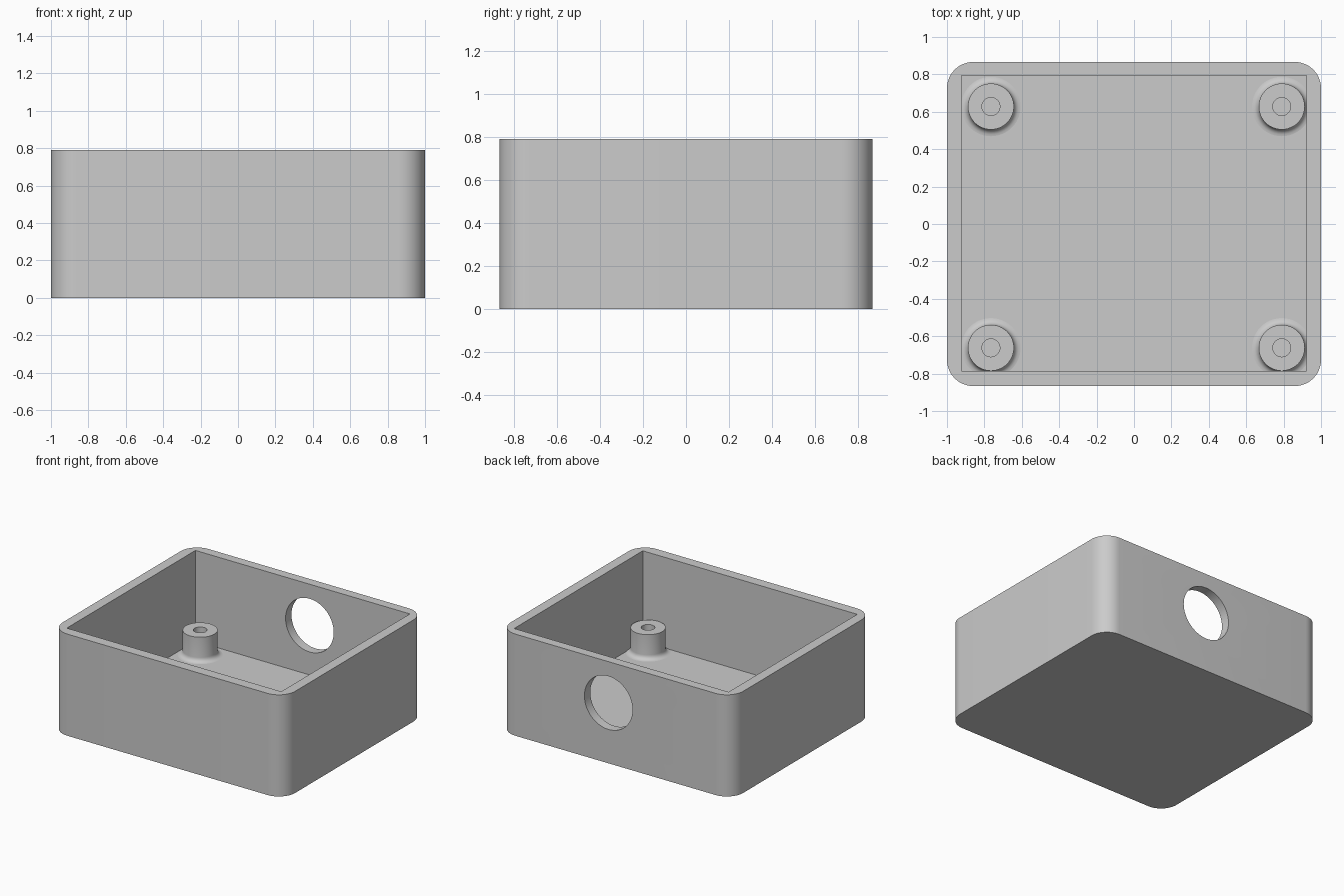
import bpy
import bmesh
import math
from mathutils import Matrix, Vector

if "Cube" in bpy.data.objects:
    bpy.data.objects.remove(bpy.data.objects["Cube"], do_unlink=True)

HEIGHT, FLOOR = 0.79, 0.085
HALF_X, HALF_Y, CORNER = 1.0, 0.866, 0.14

grey = bpy.data.materials.new("plain_grey")
grey.use_nodes = True
grey.diffuse_color = (0.6, 0.6, 0.6, 1)
grey.node_tree.nodes["Principled BSDF"].inputs["Base Color"].default_value = (0.6, 0.6, 0.6, 1)


def add_object(name, bm):
    bmesh.ops.recalc_face_normals(bm, faces=bm.faces)
    mesh = bpy.data.meshes.new(name)
    bm.to_mesh(mesh)
    bm.free()
    mesh.materials.append(grey)
    obj = bpy.data.objects.new(name, mesh)
    bpy.context.collection.objects.link(obj)
    return obj


def select(obj):
    bpy.ops.object.select_all(action="DESELECT")
    obj.select_set(True)
    bpy.context.view_layer.objects.active = obj


def smooth(obj):
    select(obj)
    bpy.ops.object.shade_smooth_by_angle(angle=math.radians(30))


def box(bm, low, high):
    low, high = Vector(low), Vector(high)
    matrix = Matrix.Translation((low + high) / 2) @ Matrix.Diagonal((*(high - low), 1))
    bmesh.ops.create_cube(bm, size=1, matrix=matrix)


def cut(target, cutter):
    mod = target.modifiers.new("cut", "BOOLEAN")
    mod.operation = "DIFFERENCE"
    mod.solver = "EXACT"
    mod.object = cutter
    select(target)
    bpy.ops.object.modifier_apply(modifier=mod.name)
    bpy.data.objects.remove(cutter, do_unlink=True)


# Tray body with rounded upright corners
bm = bmesh.new()
box(bm, (-HALF_X, -HALF_Y, 0), (HALF_X, HALF_Y, HEIGHT))
uprights = [e for e in bm.edges if abs(e.verts[0].co.z - e.verts[1].co.z) > 0.1]
bmesh.ops.bevel(bm, geom=uprights, offset=CORNER, segments=12, profile=0.5, affect="EDGES")
body = add_object("tray_body", bm)

# Square-cornered cavity, open at the top
bm = bmesh.new()
box(bm, (-0.922, -0.786, FLOOR), (0.922, 0.794, HEIGHT + 0.2))
cut(body, add_object("cavity_cutter", bm))

# Round cable opening through the back wall
bm = bmesh.new()
place = Matrix.Translation((0.06, HALF_Y, 0.47)) @ Matrix.Rotation(math.pi / 2, 4, "X")
bmesh.ops.create_cone(bm, cap_ends=True, segments=64, radius1=0.207, radius2=0.207,
                      depth=0.4, matrix=place)
cut(body, add_object("opening_cutter", bm))
smooth(body)


# Hollow screw post with a flared foot
def screw_post(name, x, y):
    top, bore, shaft, flare = 0.278, 0.048, 0.123, 0.036
    profile = [(bore, FLOOR - 0.02), (bore, top), (shaft, top)]
    for i in range(6):
        a = math.pi / 2 * i / 5
        profile.append((shaft + flare * (1 - math.cos(a)),
                        FLOOR + flare * (1 - math.sin(a))))
    # Order the flare from shaft down to floor
    profile[3:] = sorted(profile[3:], key=lambda p: -p[1])
    profile.append((shaft + flare, FLOOR - 0.02))
    bm = bmesh.new()
    verts = [bm.verts.new((r, 0, z)) for r, z in profile]
    edges = [bm.edges.new((verts[i - 1], verts[i])) for i in range(len(verts))]
    bmesh.ops.spin(bm, geom=verts + edges, cent=(0, 0, 0), axis=(0, 0, 1),
                   angle=2 * math.pi, steps=48, use_merge=True)
    bmesh.ops.remove_doubles(bm, verts=bm.verts, dist=0.0001)
    bmesh.ops.translate(bm, verts=bm.verts, vec=(x, y, 0))
    smooth(add_object(name, bm))


for side, x in (("right", -0.765), ("left", 0.79)):
    for end, y in (("front", -0.662), ("back", 0.628)):
        screw_post(f"{end}_{side}_screw_post", x, y)
